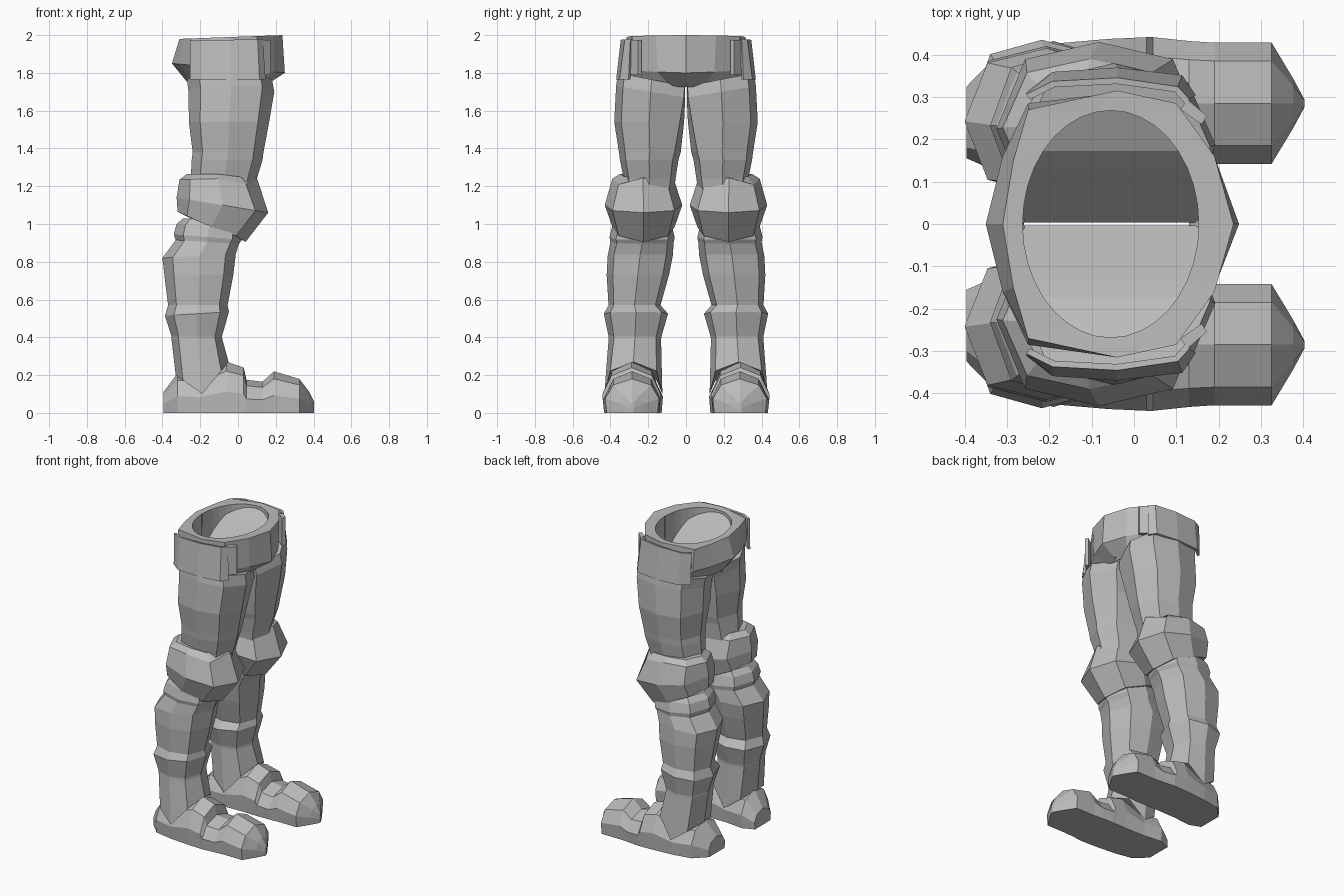
import bpy, bmesh, math

if "Cube" in bpy.data.objects:
    bpy.data.objects.remove(bpy.data.objects["Cube"])

grey = bpy.data.materials.new("armour grey")
grey.diffuse_color = (0.5, 0.5, 0.5, 1)
grey.use_nodes = True
grey.node_tree.nodes["Principled BSDF"].inputs["Base Color"].default_value = grey.diffuse_color

# eight-sided limb cross-section, in unit coordinates
OCT = [(1, 0), (.72, .8), (0, 1), (-.72, .8), (-1, 0), (-.72, -.8), (0, -1), (.72, -.8)]


def finish(name, bm, mirror=True):
    bmesh.ops.recalc_face_normals(bm, faces=bm.faces)
    me = bpy.data.meshes.new(name)
    bm.to_mesh(me)
    bm.free()
    me.materials.append(grey)
    ob = bpy.data.objects.new(name, me)
    bpy.context.collection.objects.link(ob)
    if mirror:
        m = ob.modifiers.new("other side", 'MIRROR')
        m.use_axis = (False, True, False)
        m.use_mirror_merge = False
    return ob


def bridge(bm, a, b, closed=True):
    n = len(a)
    for i in range(n if closed else n - 1):
        j = (i + 1) % n
        bm.faces.new((a[i], a[j], b[j], b[i]))


def loft(name, sections):
    """Skin closed sections of 3D points and cap both ends."""
    bm = bmesh.new()
    rings = [[bm.verts.new(p) for p in s] for s in sections]
    for a, b in zip(rings, rings[1:]):
        bridge(bm, a, b)
    bm.faces.new(rings[0])
    bm.faces.new(rings[-1])
    return finish(name, bm)


def ring(z, x0, x1, y0, y1, tilt_x=0, tilt_y=0, vee=0, inner=.8, drop=0):
    """Tilted limb section; inner squares the crotch side, drop lowers the front corners."""
    cx, cy, rx, ry = (x0 + x1) / 2, (y0 + y1) / 2, (x1 - x0) / 2, (y1 - y0) / 2
    pts = []
    for u, v in OCT:
        w = -inner if v == -.8 else v
        dz = drop if u > 0 and abs(v) == .8 else 0
        pts.append((cx + u * rx, cy + w * ry, z + tilt_x * u + tilt_y * w + vee * abs(u) - dz))
    return pts


# thigh
loft("thigh", [
    ring(1.765, -.27, .18, .004, .36, 0, .035, 0, .98),
    ring(1.70, -.262, .192, .004, .37, 0, .03, 0, .96),
    ring(1.54, -.26, .165, .010, .38, 0, 0, 0, .88),
    ring(1.38, -.24, .135, .028, .355),
    ring(1.34, -.245, .13, .04, .35),
    ring(1.24, -.25, .10, .055, .33),
    ring(1.12, -.25, .08, .07, .33)])

# knee guard, bulging forward
loft("knee_guard", [
    ring(1.265, -.27, .05, .11, .35, -.01, 0, -.01),
    ring(1.24, -.31, .10, .065, .39, .005, 0, 0, .8, .035),
    ring(1.10, -.325, .16, .02, .43, -.04),
    ring(.985, -.32, .04, .06, .39, -.08, 0, 0, .8, -.01),
    ring(.985, -.26, .0, .10, .35, -.05)])

# lower leg with calf bulge, shin band and pointed ankle flap
loft("lower_leg", [
    ring(1.03, -.29, .01, .09, .37),
    ring(.99, -.325, .02, .075, .39, -.01),
    ring(.93, -.34, .02, .06, .405, -.015),
    ring(.905, -.33, .005, .065, .40, -.01),
    ring(.83, -.40, -.012, .07, .415, .01),
    ring(.73, -.39, -.025, .09, .42),
    ring(.57, -.37, -.055, .135, .41),
    ring(.525, -.387, -.048, .095, .435, .01),
    ring(.405, -.352, -.085, .13, .41),
    ring(.39, -.352, -.083, .132, .41),
    ring(.10, -.33, -.05, .125, .432, .035, 0, .135)])

# boot, skinned from heel to toe: x, centre y, half width, height
PROFILE = [(-.95, 0), (-1, .42), (-.7, .82), (0, 1), (.7, .82), (1, .42), (.95, 0)]
BOOT = [(-.395, .24, .085, .11), (-.32, .262, .14, .21), (-.2, .28, .145, .20),
        (-.06, .287, .15, .27), (.03, .288, .153, .24), (.045, .288, .153, .175),
        (.13, .285, .147, .165), (.19, .285, .143, .22), (.325, .285, .143, .18),
        (.375, .285, .06, .115), (.403, .285, .008, .06)]
loft("boot", [[(x, cy + u * hw, v * h) for u, v in PROFILE] for x, cy, hw, h in BOOT])

# hip panel wrapped around the outside of the waist
bm = bmesh.new()
top = [(-.25, .30), (-.19, .33), (-.04, .338), (.10, .318), (.125, .29)]
low = [(-.25, .305), (-.19, .352), (-.04, .362), (.11, .345), (.14, .30)]
bridge(bm, [bm.verts.new((x, y, 1.975 + .02 * x)) for x, y in top],
       [bm.verts.new((x, y, 1.765)) for x, y in low], closed=False)
panel = finish("hip_panel", bm)
sol = panel.modifiers.new("thickness", 'SOLIDIFY')
sol.thickness = .015
sol.offset = 0

# straps beside the front of the hips
loft("front_strap", [
    [(x, y, z) for x, y in ((.11, .27), (.16, .235), (.172, .255), (.125, .295))]
    for z in (1.79, 1.975)])


# hollow waist: outer shell, flat rim and round opening
def waist_ring(half, z_front, z_back):
    pts = half + [(x, -y) for x, y in half[-2:0:-1]]
    x0, x1 = half[-1][0], half[0][0]
    return [(x, y, z_back + (z_front - z_back) * (x - x0) / (x1 - x0)) for x, y in pts]


shell = [
    waist_ring([(.13, 0), (.13, .08), (.08, .25), (-.04, .30), (-.17, .26), (-.24, .1), (-.26, 0)], 1.725, 1.74),
    waist_ring([(.248, 0), (.19, .15), (.10, .28), (-.04, .31), (-.25, .285), (-.31, .16), (-.35, 0)], 1.80, 1.85),
    waist_ring([(.235, 0), (.19, .16), (.10, .285), (-.04, .315), (-.25, .27), (-.285, .15), (-.31, 0)], 2.0, 1.98)]
bm = bmesh.new()
rings = [[bm.verts.new(p) for p in s] for s in shell]
for a, b in zip(rings, rings[1:]):
    bridge(bm, a, b)
N = 36
ellipse = [(-.055 + .208 * math.cos(2 * math.pi * i / N), .268 * math.sin(2 * math.pi * i / N))
           for i in range(N)]
rim = [bm.verts.new((x, y, 1.989 + .036 * x)) for x, y in ellipse]


def edges_of(loop):
    return [bm.edges.get((v, loop[(i + 1) % len(loop)])) for i, v in enumerate(loop)]


rim_edges = [bm.edges.new((rim[i], rim[(i + 1) % N])) for i in range(N)]
bmesh.ops.bridge_loops(bm, edges=edges_of(rings[2]) + rim_edges)
finish("waist", bm, mirror=False)


# valley floor inside the opening, with a narrow slit along the middle
def floor_z(y):
    return 1.73 + 1.12 * y if y < .17 else 1.92 + .5 * (y - .17)


bm = bmesh.new()
half = [(x, max(y, .004)) for x, y in ellipse[:N // 2 + 1]]
upper = [bm.verts.new((x, y, 1.989 + .036 * x)) for x, y in half]
lower = [bm.verts.new((x, y, floor_z(y))) for x, y in half]
bridge(bm, upper, lower, closed=False)
for i in range(N // 4):
    a, b, c, d = lower[i], lower[i + 1], lower[N // 2 - 1 - i], lower[N // 2 - i]
    bm.faces.new((a, b, d) if b is c else (a, b, c, d))
finish("waist_lining", bm)
